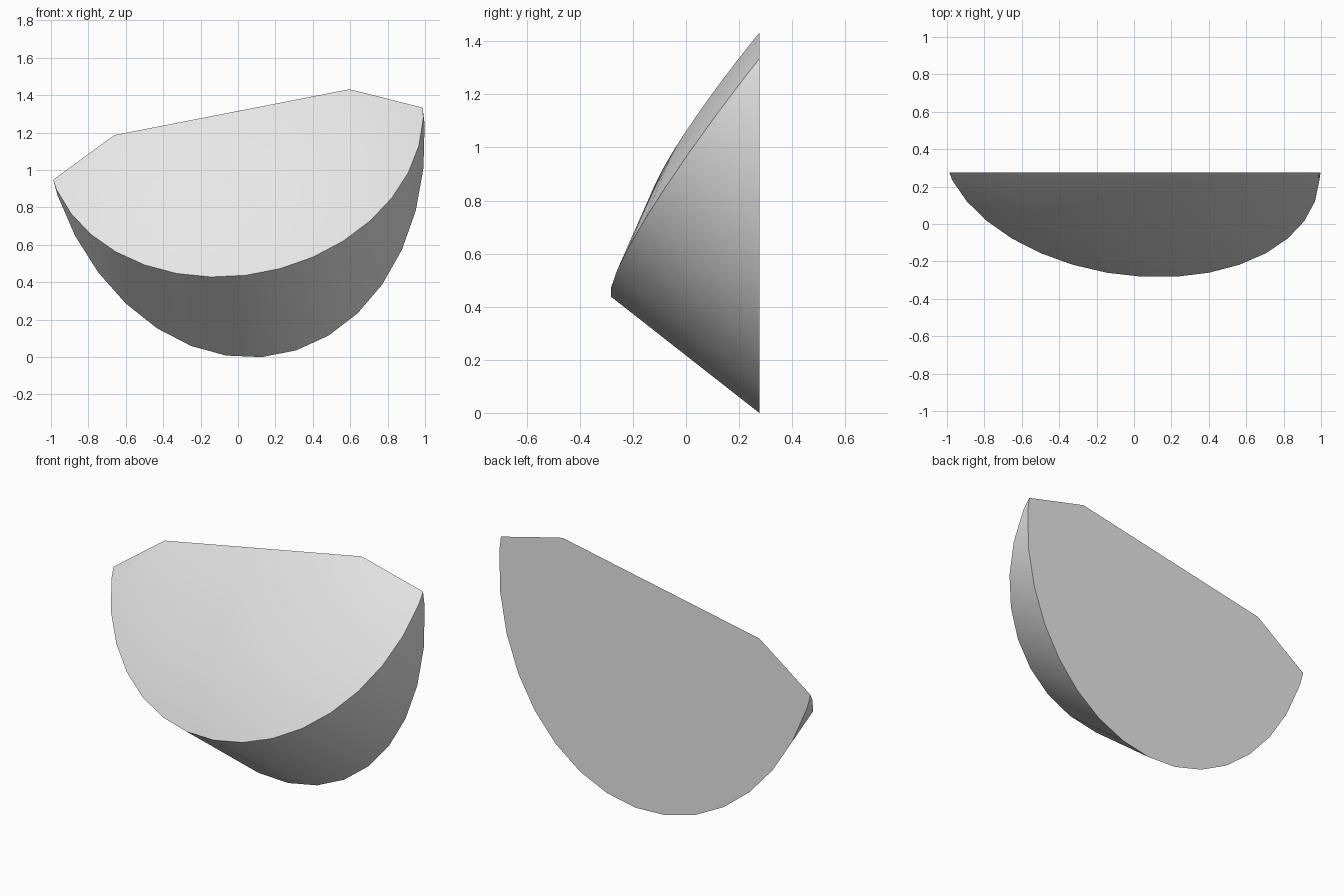
import bpy
import bmesh
from math import sin, cos, pi
from mathutils import Vector, Matrix

cube = bpy.data.objects.get("Cube")
if cube:
    bpy.data.objects.remove(cube, do_unlink=True)

# Single plain grey
grey = bpy.data.materials.new("light grey")
grey.use_nodes = True
colour = (0.8, 0.8, 0.8, 1)
grey.diffuse_color = colour
grey.node_tree.nodes["Principled BSDF"].inputs["Base Color"].default_value = colour

# Tilted axis of the drum
normal = Vector((-0.195, -1.276, 1)).normalized()
across = Vector((1, 0, 0.195)).normalized()
up = normal.cross(across)
tilt = Matrix((across, up, normal)).transposed().to_4x4()
placement = Matrix.Translation((-0.018, 0.35, 1.227)) @ tilt

# Drum wall, chamfered shoulder and flat cap, as (radius, height) rings
SIDES = 34
BACK = 0.276
profile = [(1.017, -1.6), (1.017, 0), (0.64, 0.107)]

bm = bmesh.new()
rings = []
for radius, height in profile:
    angles = [2 * pi * (i + 0.5) / SIDES for i in range(SIDES)]
    rings.append([bm.verts.new((radius * sin(a), -radius * cos(a), height))
                  for a in angles])
for low, high in zip(rings, rings[1:]):
    for i in range(SIDES):
        j = (i + 1) % SIDES
        bm.faces.new((low[i], low[j], high[j], high[i]))
bm.faces.new(rings[-1])
bm.faces.new(rings[0][::-1])
bm.transform(placement)

# Slice off everything behind the upright back plane and close the cut
cut = bmesh.ops.bisect_plane(bm, geom=bm.verts[:] + bm.edges[:] + bm.faces[:],
                             plane_co=(0, BACK, 0), plane_no=(0, 1, 0),
                             clear_outer=True)
edges = [e for e in cut["geom_cut"] if isinstance(e, bmesh.types.BMEdge)]
bmesh.ops.edgeloop_fill(bm, edges=edges)
bmesh.ops.recalc_face_normals(bm, faces=bm.faces[:])

# Rest the lowest point on the ground
lowest = min(v.co.z for v in bm.verts)
bmesh.ops.translate(bm, verts=bm.verts[:], vec=(0, 0, -lowest))

mesh = bpy.data.meshes.new("sliced_drum")
bm.to_mesh(mesh)
bm.free()
mesh.materials.append(grey)
drum = bpy.data.objects.new("sliced_drum", mesh)
bpy.context.collection.objects.link(drum)

# Soft shoulder and wall, crisp rim and back
bpy.ops.object.select_all(action="DESELECT")
drum.select_set(True)
bpy.context.view_layer.objects.active = drum
bpy.ops.object.shade_smooth_by_angle(angle=pi / 6)
